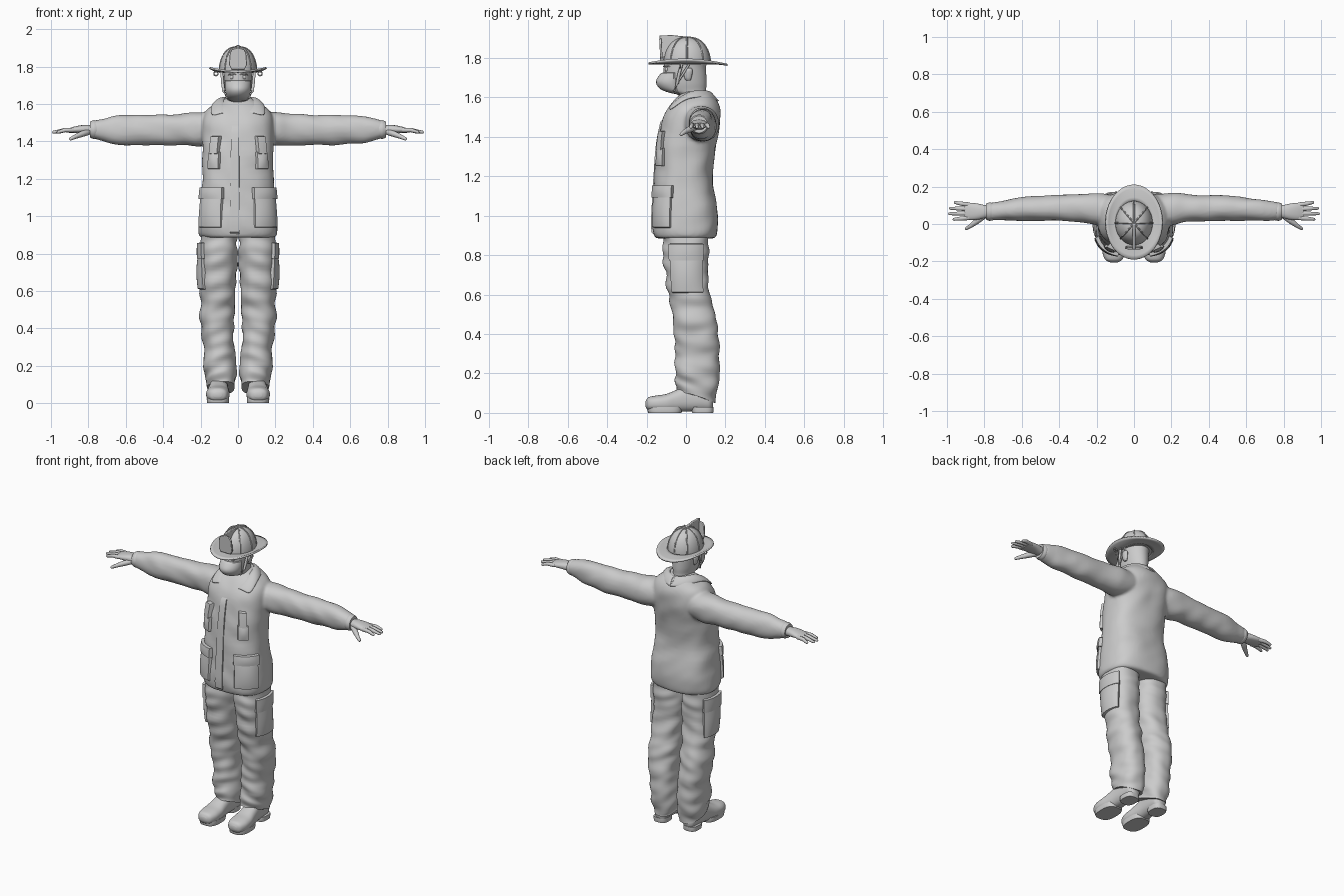
import bpy, bmesh, math
from math import sin, cos, pi, radians
from mathutils import Vector, noise
from mathutils.bvhtree import BVHTree

if "Cube" in bpy.data.objects:
    bpy.data.objects.remove(bpy.data.objects["Cube"])

AXES = {'x': lambda t, a, b: (t, a, b), 'y': lambda t, a, b: (a, t, b), 'z': lambda t, a, b: (a, b, t)}


def spow(v, p):
    return math.copysign(abs(v) ** p, v)


def skin(bm, rings):
    """Bridge rings of points into a closed tube."""
    vs = [[bm.verts.new(p) for p in r] for r in rings]
    n = len(vs[0])
    for r, s in zip(vs, vs[1:]):
        for i in range(n):
            bm.faces.new((r[i], r[(i + 1) % n], s[(i + 1) % n], s[i]))
    bm.faces.new(vs[0])
    bm.faces.new(vs[-1])


def loft(bm, axis, keys, e=2.0, steps=5, seg=40):
    """Smooth loft; each key is (position, centre a, centre b, radius a, radius b)."""
    rings = []
    K = [keys[0]] + list(keys) + [keys[-1]]
    for k in range(1, len(K) - 2):
        last = k == len(K) - 3
        for s in range(steps + last):
            t = s / steps
            q = [0.5 * (2 * b + (c - a) * t + (2 * a - 5 * b + 4 * c - d) * t * t + (3 * b - a - 3 * c + d) * t ** 3)
                 for a, b, c, d in zip(K[k - 1], K[k], K[k + 1], K[k + 2])]
            rings.append([AXES[axis](q[0], q[1] + q[3] * spow(cos(u), 2 / e), q[2] + q[4] * spow(sin(u), 2 / e))
                          for u in (2 * pi * i / seg for i in range(seg))])
    skin(bm, rings)


def sweep(bm, pts, seg=10):
    """Round tube through (x, y, z, radius) points with rounded ends."""
    P = [Vector(p[:3]) for p in pts]
    R = [p[3] for p in pts]
    d0, d1 = (P[1] - P[0]).normalized(), (P[-1] - P[-2]).normalized()
    P = [P[0] - d0 * R[0] * .9, P[0] - d0 * R[0] * .6] + P + [P[-1] + d1 * R[-1] * .6, P[-1] + d1 * R[-1] * .9]
    R = [R[0] * .3, R[0] * .75] + R + [R[-1] * .75, R[-1] * .3]
    rings = []
    for i, p in enumerate(P):
        d = (P[min(i + 1, len(P) - 1)] - P[max(i - 1, 0)]).normalized()
        a = d.cross(Vector((0, .3, 1)) if abs(d.z) < .9 else Vector((1, 0, 0))).normalized()
        b = d.cross(a)
        rings.append([p + R[i] * (a * cos(2 * pi * j / seg) + b * sin(2 * pi * j / seg)) for j in range(seg)])
    skin(bm, rings)


def wrinkle(bm, amp, fx, fz):
    bm.normal_update()
    for v in bm.verts:
        c = v.co
        v.co = c + v.normal * amp * noise.noise(Vector((c.x * fx, c.y * fx, c.z * fz + c.x * 5)))


def finish(name, bm, mirror=False, recalc=True, angle=50):
    if recalc:
        bmesh.ops.recalc_face_normals(bm, faces=bm.faces)
    me = bpy.data.meshes.new(name)
    bm.to_mesh(me)
    bm.free()
    me.shade_smooth()
    me.set_sharp_from_angle(angle=radians(angle))
    ob = bpy.data.objects.new(name, me)
    bpy.context.collection.objects.link(ob)
    if mirror:
        ob.modifiers.new('Mirror', 'MIRROR')
    return ob


def patch(name, tree, cx, cy, a0, a1, z0, z1, t, puff=0.0, mirror=True, n=10):
    """Raised pad lying on a body surface, spanning angles from the front and heights."""
    bm = bmesh.new()
    U = [0] + [.04 + .92 * i / n for i in range(n + 1)] + [1]
    m = len(U)
    g = []
    for j, v in enumerate(U):
        for i, u in enumerate(U):
            a = radians(a0 + (a1 - a0) * u)
            d = Vector((sin(a), -cos(a), 0))
            o = Vector((cx, cy, z0 + (z1 - z0) * v))
            hit = tree.ray_cast(o + d * .6, -d)[0] or o + d * .1
            edge = i in (0, m - 1) or j in (0, m - 1)
            g.append(bm.verts.new(hit + d * (-.01 if edge else t + puff * sin(pi * u) * sin(pi * v))))
    for j in range(m - 1):
        for i in range(m - 1):
            bm.faces.new((g[j * m + i], g[j * m + i + 1], g[(j + 1) * m + i + 1], g[(j + 1) * m + i]))
    return finish(name, bm, mirror, recalc=False, angle=40)


# Jacket: torso and sleeves fused by a voxel remesh
jacket = bmesh.new()
loft(jacket, 'z', [(.885, 0, -.005, .19, .148), (.90, 0, -.003, .207, .16), (.95, 0, -.003, .213, .167),
                   (1.05, 0, -.004, .206, .162), (1.2, 0, -.012, .19, .145), (1.35, 0, .004, .19, .15),
                   (1.45, 0, .022, .192, .15), (1.52, 0, .033, .187, .14), (1.57, 0, .042, .165, .117),
                   (1.61, 0, .05, .11, .085), (1.63, 0, .055, .07, .062)], e=2.5, seg=64)
torso_tree = BVHTree.FromBMesh(jacket)
for s in (1, -1):
    loft(jacket, 'x', [(s * x, *k) for x, *k in (
        (.08, .075, 1.475, .075, .08), (.2, .08, 1.468, .086, .09), (.3, .086, 1.463, .074, .083),
        (.5, .084, 1.46, .067, .08), (.65, .077, 1.461, .058, .074), (.72, .07, 1.463, .05, .058),
        (.775, .066, 1.463, .045, .045))], e=2.2, steps=8)
wrinkle(jacket, .007, 9, 12)
ob = finish('jacket', jacket)
rm = ob.modifiers.new('Fuse', 'REMESH')
rm.mode, rm.voxel_size, rm.use_smooth_shade = 'VOXEL', .009, True
sm = ob.modifiers.new('Soften', 'SMOOTH')
sm.iterations = 5

# Jacket details: placket, pockets and flaps
patch('placket', torso_tree, 0, 0, -15, 3, .89, 1.50, .008, mirror=False, n=16)
patch('hip_pocket', torso_tree, 0, 0, 27, 70, .935, 1.12, .012, .008)
patch('hip_pocket_flap', torso_tree, 0, 0, 25, 72, 1.09, 1.155, .02, .004)
patch('chest_pocket', torso_tree, 0, 0, 34, 54, 1.25, 1.345, .016, .008)
patch('chest_radio', torso_tree, 0, 0, 36, 51, 1.33, 1.43, .022)

# Collar: folded strip from back of neck to lapel tip
inner = [(0, .117, 1.632), (.05, .10, 1.638), (.077, .045, 1.638), (.07, -.015, 1.61), (.03, -.085, 1.55)]
outer = [(0, .162, 1.58), (.08, .142, 1.585), (.13, .055, 1.605), (.148, -.02, 1.585), (.148, -.085, 1.525)]
bm = bmesh.new()
rows = []
for a, b in zip(inner, outer):
    a, b = Vector(a), Vector(b)
    mid = (a + b) / 2 + Vector((.004, -.004, .012))
    rows.append([bm.verts.new(p) for p in (a - Vector((0, 0, .04)), a, mid, b)])
for r, s in zip(rows, rows[1:]):
    for i in range(3):
        bm.faces.new((r[i], s[i], s[i + 1], r[i + 1]))
ob = finish('collar', bm, True)
so = ob.modifiers.new('Thick', 'SOLIDIFY')
so.thickness, so.offset = .014, 0
ob.modifiers.new('Round', 'SUBSURF').levels = 2

# Trousers with slanted hems and cargo pockets
bm = bmesh.new()
loft(bm, 'z', [(.085, .088, .05, .074, .102), (.13, .092, .053, .08, .108), (.2, .098, .057, .084, .109),
               (.3, .103, .058, .084, .11), (.4, .108, .054, .09, .112), (.5, .108, .042, .092, .108),
               (.6, .107, .016, .094, .105), (.75, .103, 0, .097, .112), (.85, .1, -.002, .099, .117),
               (.94, .1, 0, .1, .12)], e=2.3, steps=8, seg=56)
leg_tree = BVHTree.FromBMesh(bm)
wrinkle(bm, .014, 8, 17)
for v in bm.verts:
    v.co.z -= .33 * (v.co.y - .05) * max(0, 1 - (v.co.z - .085) / .2)
    v.co.x = max(v.co.x, .001)
finish('trouser_leg', bm, True)
patch('cargo_pocket', leg_tree, .1, 0, 46, 136, .605, .80, .014, .008)
patch('cargo_flap', leg_tree, .1, 0, 44, 138, .77, .86, .019, .003)

# Boots with sole and heel
bm = bmesh.new()
loft(bm, 'y', [(-.205, .108, .045, .02, .014), (-.19, .108, .046, .046, .033), (-.15, .108, .048, .061, .04),
               (-.1, .107, .05, .062, .046), (-.05, .105, .06, .055, .056), (0, .103, .072, .05, .065),
               (.08, .1, .075, .048, .065), (.12, .1, .07, .042, .058), (.137, .1, .065, .02, .04)], e=2.4)
finish('boot', bm, True)
for name, y0, y1, w in (('boot_sole', -.195, -.02, .06), ('boot_heel', .03, .14, .047)):
    bm = bmesh.new()
    m, h = (y0 + y1) / 2, (y1 - y0) / 2
    loft(bm, 'z', [(0, .107, m, w * .97, h * .96), (.012, .107, m, w, h), (.03, .107, m, w, h)], e=2.8, steps=2)
    finish(name, bm, True)

# Hands: palm, four fingers and thumb
bm = bmesh.new()
loft(bm, 'x', [(.74, .066, 1.462, .032, .026), (.79, .066, 1.462, .034, .026), (.83, .066, 1.464, .042, .023),
               (.87, .067, 1.462, .046, .018), (.905, .068, 1.458, .042, .012)], e=2.3, seg=24)
for y, dy, x1 in ((.103, .012, .962), (.08, .004, .988), (.057, -.002, .992), (.033, -.008, .968)):
    sweep(bm, [(.88, y, 1.46, .0125), (.925, y + dy * .5, 1.46, .0115), (x1 - .006, y + dy, 1.449, .008)])
sweep(bm, [(.80, .045, 1.45, .017), (.84, .015, 1.437, .016), (.87, -.008, 1.425, .012), (.895, -.024, 1.413, .009)])
finish('hand', bm, True)
bm = bmesh.new()
loft(bm, 'x', [(.755, .066, 1.463, .046, .047), (.772, .066, 1.463, .049, .05), (.79, .066, 1.463, .043, .043)])
finish('sleeve_cuff', bm, True)

# Head and neck
bm = bmesh.new()
loft(bm, 'z', [(1.52, 0, .045, .065, .06), (1.59, 0, .045, .06, .06), (1.615, 0, .03, .058, .075),
               (1.635, 0, .004, .06, .098), (1.67, 0, -.004, .068, .108), (1.71, 0, -.006, .073, .109),
               (1.75, 0, -.006, .076, .107), (1.80, 0, 0, .076, .105), (1.85, 0, 0, .05, .07)])
head_tree = BVHTree.FromBMesh(bm)
finish('head', bm)
patch('face_mask', head_tree, 0, 0, -52, 52, 1.615, 1.728, .007, .032, mirror=False, n=14)
bm = bmesh.new()
loft(bm, 'z', [(1.685, .074, .012, .005, .01), (1.70, .077, .01, .01, .018), (1.735, .08, .012, .012, .022),
               (1.75, .08, .014, .005, .012)], seg=16)
finish('ear', bm, True)
bm = bmesh.new()
bmesh.ops.create_uvsphere(bm, u_segments=16, v_segments=10, radius=.012)
bmesh.ops.translate(bm, verts=bm.verts, vec=(.032, -.096, 1.742))
finish('eye', bm, True)
bm = bmesh.new()
sweep(bm, [(.015, -.112, 1.757, .004), (.035, -.103, 1.762, .005), (.053, -.083, 1.756, .003)])
finish('eyebrow', bm, True)

# Chin straps and brim clips
bm = bmesh.new()
sweep(bm, [(.088, -.02, 1.775, .007), (.083, -.035, 1.72, .008), (.077, -.045, 1.67, .008), (.06, -.06, 1.635, .007)])
sweep(bm, [(.086, .02, 1.775, .005), (.086, -.005, 1.735, .006), (.079, -.04, 1.68, .005)])
finish('chin_strap', bm, True)
bm = bmesh.new()
sweep(bm, [(.118 + .011 * cos(a), -.03, 1.762 + .011 * sin(a), .004) for a in (i * pi / 6 for i in range(12))], 6)
finish('brim_clip', bm, True)


# Helmet: dome, ribs, curled brim, front shield and crest
def dome(a, t, k=1.0):
    r = k * cos(t) ** .8
    return (.1 * r * sin(a), .005 - .118 * r * cos(a), 1.77 + .135 * k * sin(t))


bm = bmesh.new()
skin(bm, [[dome(2 * pi * i / 48, t) for i in range(48)] for t in (j * pi / 2 / 14 * .99 for j in range(15))])
finish('helmet_dome', bm)
bm = bmesh.new()
for k in range(8):
    sweep(bm, [(*dome(k * pi / 4, t), .0045) for t in (j * pi / 2 / 12 * .98 for j in range(13))], 6)
finish('helmet_ribs', bm)
bm = bmesh.new()
prev = None
for f in (0, .25, .5, .75, 1):
    ring = []
    for i in range(64):
        a = 2 * pi * i / 64
        x, y = sin(a) * (.092 + .06 * f), .01 - cos(a) * (.11 + .09 * f)
        ring.append(bm.verts.new((x, y, 1.773 + f * f * (.02 * sin(a) ** 2 - .008 * max(0, -cos(a))))))
    if prev:
        for i in range(64):
            bm.faces.new((prev[i], ring[i], ring[(i + 1) % 64], prev[(i + 1) % 64]))
    prev = ring
ob = finish('helmet_brim', bm)
so = ob.modifiers.new('Thick', 'SOLIDIFY')
so.thickness, so.offset = .01, 0


def plate(name, pts, axis, lo, hi, lean=0.0):
    """Extruded outline; axis is the thickness direction."""
    bm = bmesh.new()
    skin(bm, [[AXES[axis](t + lean * (b - 1.78), a, b) for a, b in pts] for t in (lo, hi)])
    ob = finish(name, bm, angle=30)
    bv = ob.modifiers.new('Bevel', 'BEVEL')
    bv.width, bv.segments = .003, 2


plate('helmet_shield', [(-.036, 1.785), (.036, 1.785), (.048, 1.81), (.043, 1.875), (.03, 1.893),
                        (0, 1.9), (-.03, 1.893), (-.043, 1.875), (-.048, 1.81)], 'y', -.13, -.118, -.05)
plate('helmet_crest', [(-.122, 1.80), (-.136, 1.914), (-.07, 1.916), (.005, 1.908), (.0, 1.88), (-.08, 1.82)],
      'x', -.008, .008)
